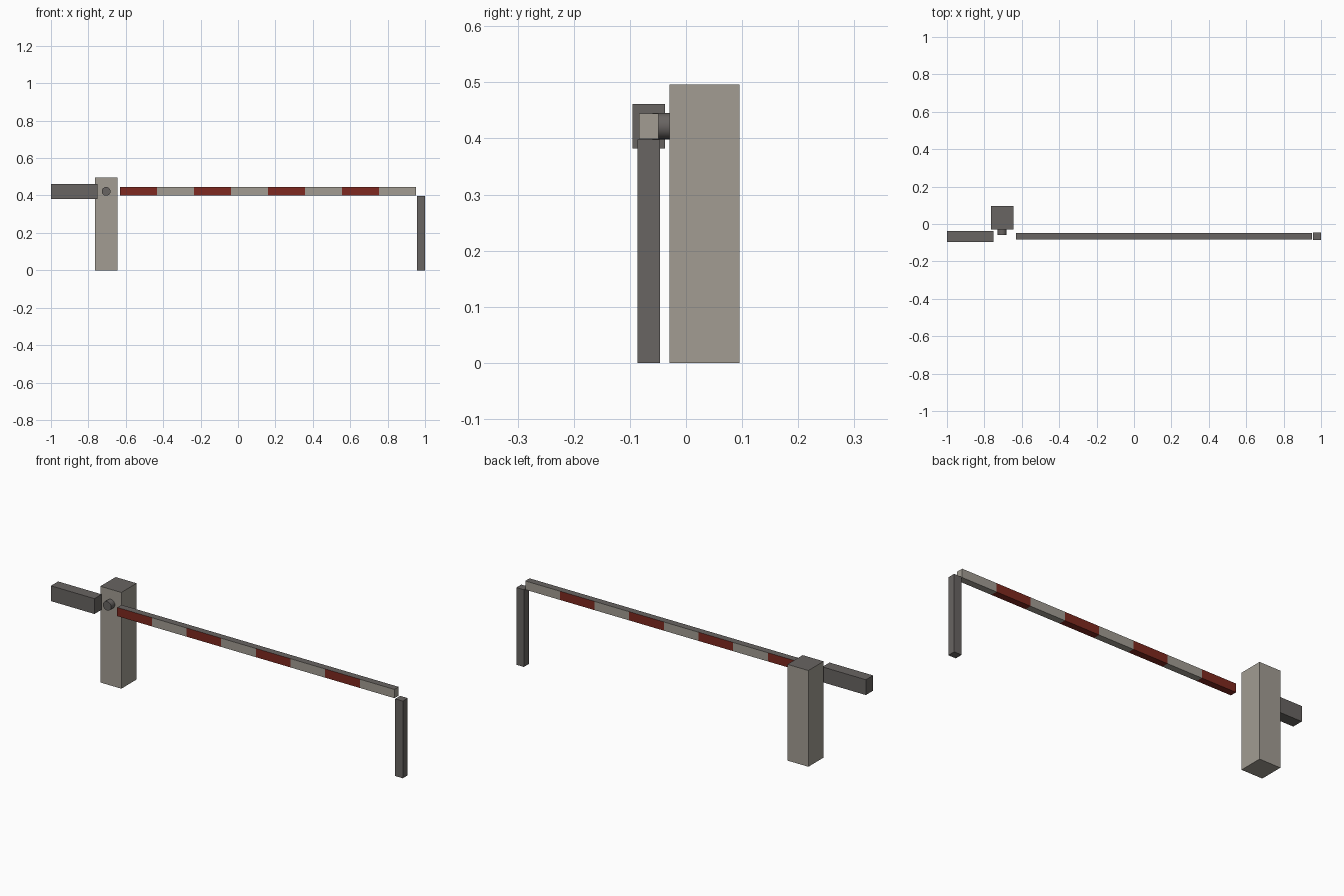
import bpy, bmesh, math
from mathutils import Matrix

if "Cube" in bpy.data.objects:
    bpy.data.objects.remove(bpy.data.objects["Cube"])


def mat(name, rgb):
    m = bpy.data.materials.new(name)
    m.diffuse_color = (*rgb, 1)
    m.use_nodes = True
    m.node_tree.nodes["Principled BSDF"].inputs["Base Color"].default_value = m.diffuse_color
    return m


BEIGE = mat("pale_beige", (0.36, 0.335, 0.29))
DARK = mat("dark_grey", (0.14, 0.128, 0.122))
RED = mat("brick_red", (0.21, 0.022, 0.014))


def finish(name, bm, mats):
    me = bpy.data.meshes.new(name)
    bm.normal_update()
    bm.to_mesh(me)
    bm.free()
    for m in mats:
        me.materials.append(m)
    ob = bpy.data.objects.new(name, me)
    bpy.context.collection.objects.link(ob)
    return ob


def box_mesh(x0, x1, y0, y1, z0, z1):
    bm = bmesh.new()
    bmesh.ops.create_cube(bm, size=1)
    for v in bm.verts:
        v.co.x = x0 if v.co.x < 0 else x1
        v.co.y = y0 if v.co.y < 0 else y1
        v.co.z = z0 if v.co.z < 0 else z1
    bm.normal_update()
    return bm


# Housing post with dark lid face
bm = box_mesh(-0.765, -0.645, -0.029, 0.0955, 0, 0.496)
for f in bm.faces:
    f.material_index = 1 if f.normal.z > 0.9 else 0
finish("housing_post", bm, [BEIGE, DARK])

# Counterweight and rest leg
finish("counterweight", box_mesh(-1.0, -0.752, -0.0955, -0.037, 0.382, 0.461), [DARK])
finish("rest_leg", box_mesh(0.957, 1.0, -0.086, -0.046, 0, 0.398), [DARK])

# Boom, cut into eight equal stripes, dark on top
X0, X1, N = -0.63, 0.951, 8
STEP = (X1 - X0) / N
bm = box_mesh(X0, X1, -0.084, -0.049, 0.399, 0.444)
for i in range(1, N):
    bmesh.ops.bisect_plane(bm, geom=bm.verts[:] + bm.edges[:] + bm.faces[:],
                           plane_co=(X0 + i * STEP, 0, 0), plane_no=(1, 0, 0))
bm.normal_update()
for f in bm.faces:
    stripe = min(N - 1, int((f.calc_center_median().x - X0) / STEP))
    f.material_index = 2 if f.normal.z > 0.9 else (1 if stripe % 2 else 0)
finish("striped_boom", bm, [RED, BEIGE, DARK])

# Pivot hub
bm = bmesh.new()
y0, y1 = -0.06, -0.029
bmesh.ops.create_cone(bm, cap_ends=True, segments=16, radius1=0.0235, radius2=0.0235, depth=y1 - y0,
                      matrix=Matrix.Translation((-0.705, (y0 + y1) / 2, 0.422))
                      @ Matrix.Rotation(math.pi / 2, 4, 'X'))
hub = finish("pivot_hub", bm, [DARK])
bpy.context.view_layer.objects.active = hub
hub.select_set(True)
bpy.ops.object.shade_smooth_by_angle(angle=math.radians(40))
